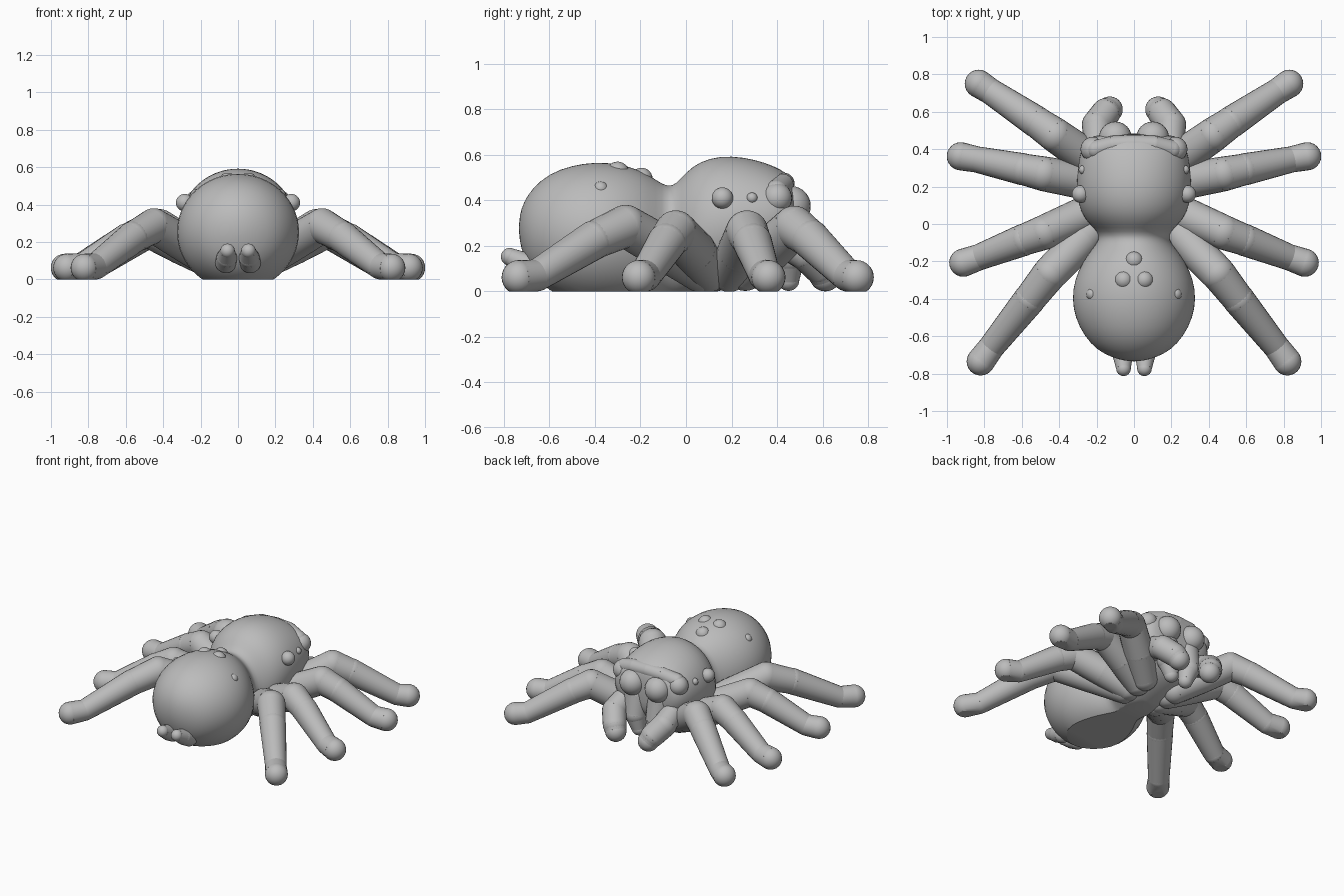
import bpy, bmesh, math
from mathutils import Vector

cube = bpy.data.objects.get("Cube")
if cube:
    bpy.data.objects.remove(cube, do_unlink=True)

grey = bpy.data.materials.new("plain grey")
grey.use_nodes = True
GREY = (0.5, 0.5, 0.5, 1)
grey.diffuse_color = GREY
grey.node_tree.nodes["Principled BSDF"].inputs["Base Color"].default_value = GREY


def finish(name, bm, levels=0):
    """Make a smooth grey object, cut flat where it meets the ground."""
    mesh = bpy.data.meshes.new(name)
    obj = bpy.data.objects.new(name, mesh)
    bpy.context.collection.objects.link(obj)
    bmesh.ops.recalc_face_normals(bm, faces=bm.faces)
    bm.to_mesh(mesh)
    if levels:
        obj.modifiers.new("Smooth", "SUBSURF").levels = levels
        bm.clear()
        bm.from_object(obj, bpy.context.evaluated_depsgraph_get())
        obj.modifiers.clear()
    bmesh.ops.bisect_plane(bm, geom=bm.verts[:] + bm.edges[:] + bm.faces[:],
                           plane_co=(0, 0, 0), plane_no=(0, 0, 1), clear_inner=True)
    bmesh.ops.holes_fill(bm, edges=[e for e in bm.edges if e.is_boundary], sides=0)
    bmesh.ops.recalc_face_normals(bm, faces=bm.faces)
    bm.to_mesh(mesh)
    bm.free()
    mesh.materials.append(grey)
    bpy.ops.object.select_all(action="DESELECT")
    obj.select_set(True)
    bpy.context.view_layer.objects.active = obj
    bpy.ops.object.shade_smooth_by_angle(angle=math.radians(30))


def add_ball(bm, centre, r):
    verts = bmesh.ops.create_uvsphere(bm, u_segments=24, v_segments=14, radius=r)["verts"]
    bmesh.ops.translate(bm, vec=centre, verts=verts)


def add_cone(bm, a, b, ra, rb):
    a, b = Vector(a), Vector(b)
    verts = bmesh.ops.create_cone(bm, segments=24, cap_ends=True, radius1=ra, radius2=rb,
                                  depth=(b - a).length)["verts"]
    turn = (b - a).to_track_quat("Z", "Y").to_matrix()
    bmesh.ops.rotate(bm, matrix=turn, verts=verts)
    bmesh.ops.translate(bm, vec=(a + b) / 2, verts=verts)


def limb(name, points, radii):
    """Chain of tapered segments with round joints."""
    bm = bmesh.new()
    for p, r in zip(points, radii):
        add_ball(bm, p, r)
    for i in range(len(points) - 1):
        add_cone(bm, points[i], points[i + 1], radii[i], radii[i + 1])
    finish(name, bm)


def ball(name, centre, r):
    bm = bmesh.new()
    add_ball(bm, centre, r)
    finish(name, bm)


# Body: abdomen, waist and head lofted from stations (y, half width, bottom, top)
stations = [
    (-.73, .055, .22, .335), (-.715, .115, .155, .39), (-.675, .198, .065, .455),
    (-.6, .267, 0, .52), (-.5, .317, -.045, .555), (-.4, .333, -.065, .57),
    (-.3, .32, -.06, .563), (-.2, .275, -.05, .535), (-.13, .222, -.04, .49),
    (-.08, .184, -.03, .458), (-.04, .196, -.03, .475), (0, .24, -.02, .525),
    (.06, .285, -.02, .572), (.15, .307, 0, .597), (.25, .307, .03, .592),
    (.35, .296, .07, .567), (.42, .275, .12, .535), (.46, .243, .17, .505),
    (.48, .19, .22, .46)]
N = 32
bm = bmesh.new()
rings = []
for y, w, low, top in stations:
    angles = [2 * math.pi * i / N for i in range(N)]
    rings.append([bm.verts.new((w * math.cos(a), y,
                  (low + top) / 2 + (top - low) / 2 * math.sin(a))) for a in angles])
for r, s in zip(rings, rings[1:]):
    for i in range(N):
        j = (i + 1) % N
        bm.faces.new((r[i], r[j], s[j], s[i]))
for ring, y in ((rings[0], -.735), (rings[-1], .485)):
    z = sum(v.co.z for v in ring) / N
    tip = bm.verts.new((0, y, z))
    for i in range(N):
        bm.faces.new((ring[i], ring[(i + 1) % N], tip))
finish("body", bm, levels=1)

# Brow slab over the eyes, sunk into the head
limb("brow", [(-.205, .398, .44), (-.11, .422, .467), (0, .43, .474),
              (.11, .422, .467), (.205, .398, .44)], [.05, .05, .047, .05, .05])

# Front bump on the abdomen
ball("abdomen_front_bump", (0, -.195, .495), .048)

# Legs: hip, thigh, knee, shin joint, ankle, foot
legs = {
    "front_leg": [(.13, .26, .09), (.27, .37, .185), (.42, .475, .283), (.52, .545, .23),
                  (.765, .708, .07), (.83, .75, .062)],
    "second_leg": [(.13, .19, .085), (.3, .235, .175), (.48, .268, .263), (.59, .292, .215),
                   (.84, .345, .07), (.926, .362, .062)],
    "third_leg": [(.13, .1, .085), (.3, .035, .175), (.48, -.045, .263), (.59, -.085, .215),
                  (.83, -.178, .07), (.913, -.207, .062)],
    "rear_leg": [(.13, .06, .085), (.28, -.09, .185), (.45, -.265, .287), (.56, -.405, .225),
                 (.76, -.655, .07), (.82, -.735, .062)],
}
feeler = [(.17, .37, .2), (.195, .45, .21), (.198, .53, .17), (.15, .595, .105), (.13, .612, .07)]
jaw = [(.09, .42, .28), (.085, .45, .15), (.06, .45, .05)]

for side, label in ((1, "left"), (-1, "right")):
    def path(points):
        return [Vector((x * side, y, z)) for x, y, z in points]

    # Thigh and shin are separate so that a thin seam shows at the joint
    for name, points in legs.items():
        pts = path(points)
        limb(f"{label}_{name}_thigh", pts[:4], [.088, .097, .093, .084])
        limb(f"{label}_{name}_shin", pts[3:], [.086, .07, .075])

    # Feelers and jaws beside the mouth
    limb(f"{label}_feeler", path(feeler), [.06, .074, .081, .078, .07])
    limb(f"{label}_jaw", path(jaw), [.085, .075, .048])

    # Spinnerets at the tail
    limb(f"{label}_spinneret", path([(.065, -.65, .09), (.06, -.7, .115), (.056, -.774, .152)]),
         [.057, .055, .039])

    # Eyes and abdomen bumps
    for name, centre, r in (
            ("main_eye", (.1, .46, .375), .088), ("outer_eye", (.22, .4, .41), .066),
            ("small_eye", (.272, .29, .41), .024), ("side_eye", (.285, .16, .41), .047),
            ("abdomen_side_bump", (.222, -.375, .45), .033),
            ("abdomen_top_bump", (.055, -.3, .52), .05)):
        ball(f"{label}_{name}", path([centre])[0], r)
